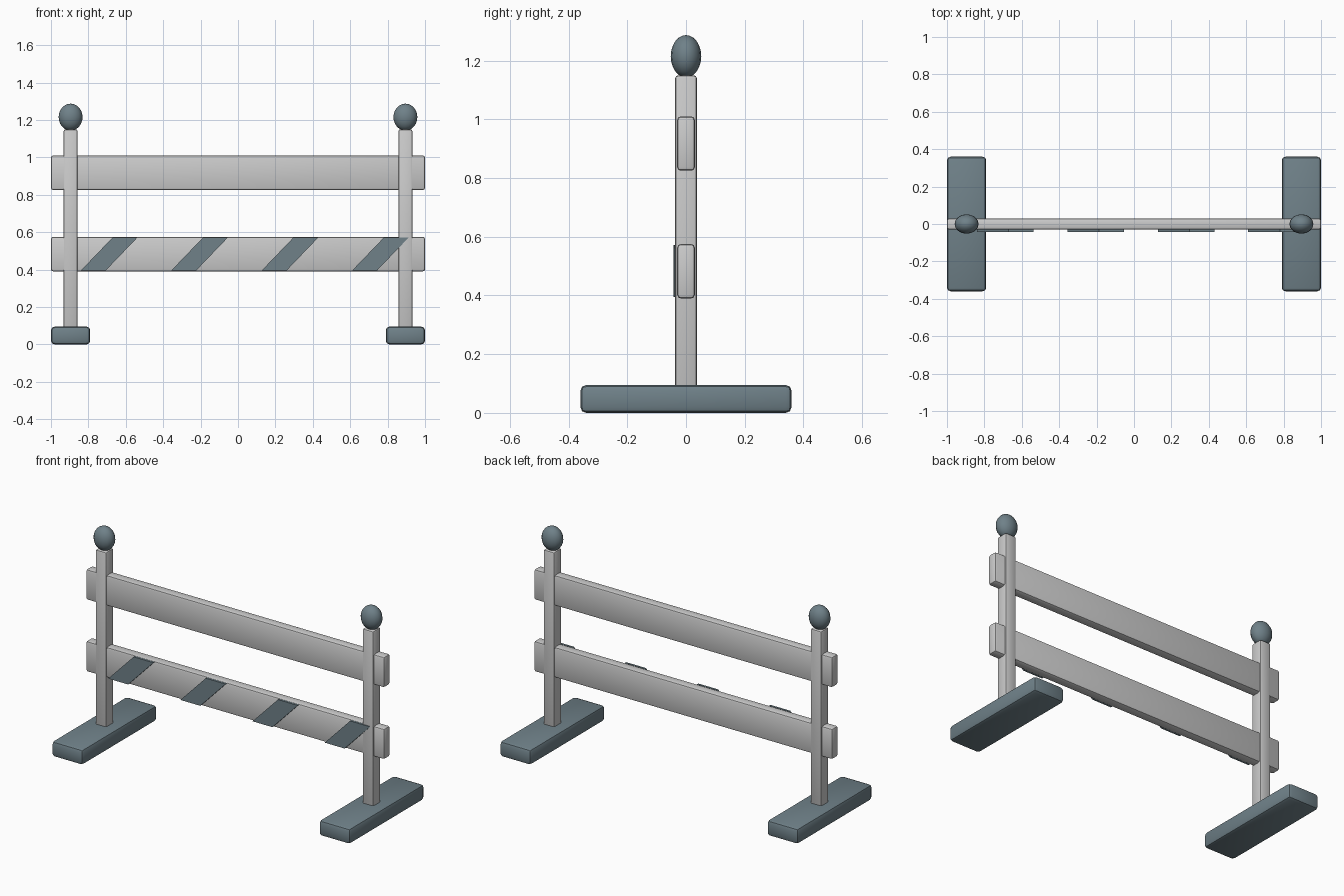
import bpy, bmesh

if "Cube" in bpy.data.objects:
    bpy.data.objects.remove(bpy.data.objects["Cube"])

# Slate colour for feet, knobs and stripes
slate = bpy.data.materials.new("slate")
slate.diffuse_color = (0.16, 0.22, 0.25, 1)
slate.use_nodes = True
slate.node_tree.nodes["Principled BSDF"].inputs["Base Color"].default_value = slate.diffuse_color


def finish(obj, mat):
    if mat:
        obj.data.materials.append(mat)
    bpy.ops.object.select_all(action='DESELECT')
    obj.select_set(True)
    bpy.context.view_layer.objects.active = obj
    bpy.ops.object.shade_smooth_by_angle()


def box(name, lo, hi, bevel, mat=None):
    """Bevelled box between two corners."""
    bpy.ops.mesh.primitive_cube_add(
        size=1, location=[(a + b) / 2 for a, b in zip(lo, hi)])
    obj = bpy.context.object
    obj.name = name
    obj.scale = [b - a for a, b in zip(lo, hi)]
    bpy.ops.object.transform_apply(location=False, rotation=False, scale=True)
    mod = obj.modifiers.new("bevel", 'BEVEL')
    mod.width = bevel
    mod.segments = 2
    bpy.ops.object.modifier_apply(modifier=mod.name)
    finish(obj, mat)


# Feet, posts and knobs on both ends
for side, s in (("left", -1), ("right", 1)):
    x = s * 0.895
    box(side + "_foot", (x - 0.105, -0.36, 0), (x + 0.105, 0.36, 0.095), 0.02, slate)
    box(side + "_post", (x - 0.037, -0.037, 0.05), (x + 0.037, 0.037, 1.15), 0.01)
    bpy.ops.mesh.primitive_uv_sphere_add(segments=16, ring_count=12, radius=1,
                                         location=(x, 0, 1.215))
    knob = bpy.context.object
    knob.name = side + "_knob"
    knob.scale = (0.064, 0.052, 0.072)
    bpy.ops.object.transform_apply(location=False, rotation=False, scale=True)
    finish(knob, slate)

# Two horizontal boards
for name, z in (("lower_board", 0.39), ("upper_board", 0.825)):
    box(name, (-1, -0.03, z), (1, 0.03, z + 0.185), 0.012)

# Slanted stripes on the front of the lower board
for i in range(4):
    x = -0.84 + i * 0.4835
    bm = bmesh.new()
    outline = [(x, 0.395), (x + 0.133, 0.395), (x + 0.303, 0.572), (x + 0.17, 0.572)]
    face = bm.faces.new([bm.verts.new((px, -0.042, pz)) for px, pz in outline])
    ext = bmesh.ops.extrude_face_region(bm, geom=[face])
    for v in ext["geom"]:
        if isinstance(v, bmesh.types.BMVert):
            v.co.y = -0.029
    bmesh.ops.recalc_face_normals(bm, faces=bm.faces)
    mesh = bpy.data.meshes.new(f"stripe_{i + 1}")
    bm.to_mesh(mesh)
    bm.free()
    stripe = bpy.data.objects.new(mesh.name, mesh)
    bpy.context.collection.objects.link(stripe)
    mesh.materials.append(slate)
